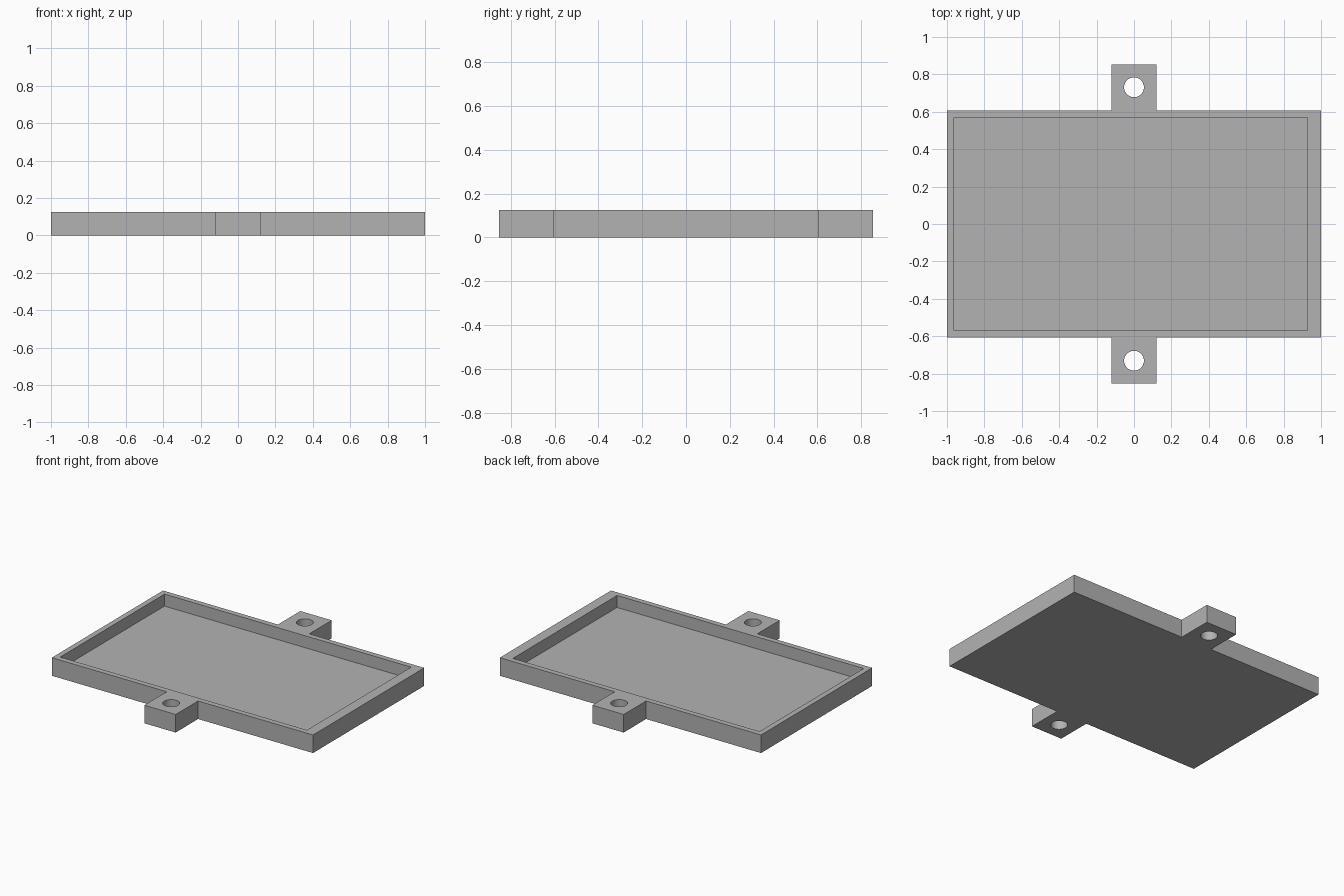
import bpy
import bmesh

old = bpy.data.objects.get("Cube")
if old:
    bpy.data.objects.remove(old, do_unlink=True)

HEIGHT, FLOOR = 0.125, 0.042
HALF_X, HALF_Y = 1.0, 0.608
TAB_X, TAB_Y = 0.12, 0.853
HOLE_Y, HOLE_R = 0.731, 0.053

grey = bpy.data.materials.new("plain grey")
grey.use_nodes = True
colour = (0.45, 0.45, 0.45, 1)
grey.diffuse_color = colour
grey.node_tree.nodes["Principled BSDF"].inputs["Base Color"].default_value = colour


def extruded(name, outline, z0, z1):
    """Raise a flat outline into a solid."""
    bm = bmesh.new()
    face = bm.faces.new([bm.verts.new((x, y, z0)) for x, y in outline])
    raised = bmesh.ops.extrude_face_region(bm, geom=[face])["geom"]
    top = [g for g in raised if isinstance(g, bmesh.types.BMVert)]
    bmesh.ops.translate(bm, verts=top, vec=(0, 0, z1 - z0))
    bmesh.ops.recalc_face_normals(bm, faces=bm.faces[:])
    mesh = bpy.data.meshes.new(name)
    bm.to_mesh(mesh)
    bm.free()
    mesh.materials.append(grey)
    obj = bpy.data.objects.new(name, mesh)
    bpy.context.collection.objects.link(obj)
    return obj


def cut(target, cutter):
    """Subtract a hidden cutter from the target."""
    cutter.hide_render = True
    mod = target.modifiers.new(cutter.name, "BOOLEAN")
    mod.operation = "DIFFERENCE"
    mod.solver = "EXACT"
    mod.object = cutter
    bpy.context.view_layer.objects.active = target
    bpy.ops.object.modifier_apply(modifier=mod.name)
    bpy.data.objects.remove(cutter, do_unlink=True)


# Tray body with a mounting tab at front and back
half = [(HALF_X, -HALF_Y), (HALF_X, HALF_Y), (TAB_X, HALF_Y),
        (TAB_X, TAB_Y), (-TAB_X, TAB_Y), (-TAB_X, HALF_Y)]
tray = extruded("tray", half + [(-x, -y) for x, y in half], 0, HEIGHT)

# Shallow recess, with a thicker wall on the +x side
recess = [(-0.962, -0.57), (0.927, -0.57), (0.927, 0.57), (-0.962, 0.57)]
cut(tray, extruded("recess_cutter", recess, FLOOR, HEIGHT + 0.1))

# Screw holes through the tabs
for side in (-1, 1):
    bpy.ops.mesh.primitive_cylinder_add(vertices=48, radius=HOLE_R, depth=1,
                                        location=(0, side * HOLE_Y, 0))
    hole = bpy.context.object
    hole.name = "hole_cutter"
    hole.data.materials.append(grey)
    cut(tray, hole)

# Smooth hole walls, sharp edges elsewhere
bpy.ops.object.select_all(action="DESELECT")
tray.select_set(True)
bpy.context.view_layer.objects.active = tray
bpy.ops.object.shade_smooth_by_angle()
